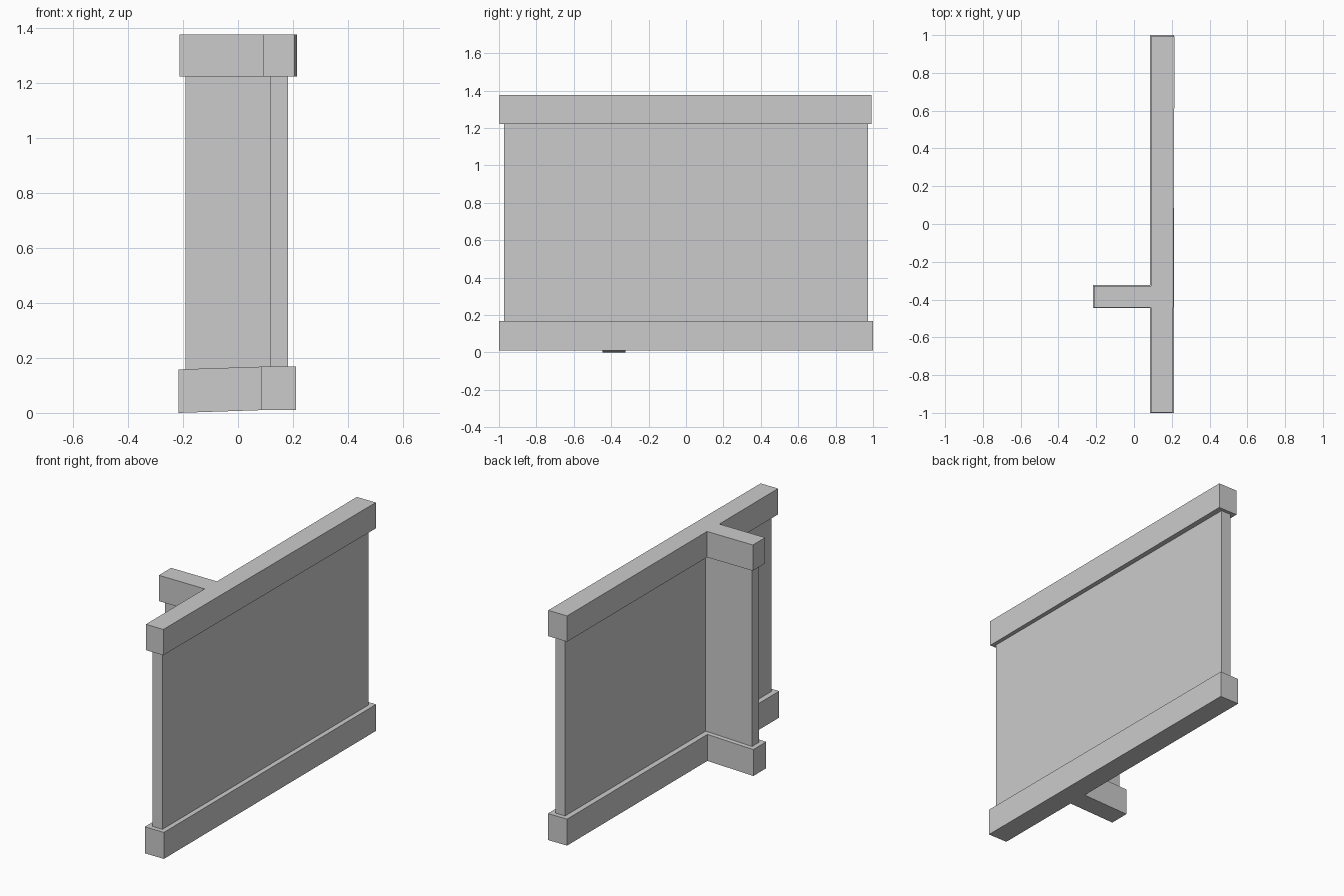
import bpy, bmesh

if "Cube" in bpy.data.objects:
    bpy.data.objects.remove(bpy.data.objects["Cube"])


def t_prism(name, x_tip, x_in, x_out, y_front, y_back, stem_y, half, z0, z1,
            skew=0.0, tip_drop=0.0):
    """Vertical prism with a T-shaped plan: long bar along y, short stem toward -x."""
    s0, s1 = stem_y - half, stem_y + half
    plan = [(x_out, y_front), (x_out + skew, y_back), (x_in, y_back), (x_in, s1),
            (x_tip, s1), (x_tip, s0), (x_in, s0), (x_in, y_front)]
    bm = bmesh.new()
    rings = []
    for z in (z0, z1):
        rings.append([bm.verts.new((x, y, z - (tip_drop if x == x_tip else 0)))
                      for x, y in plan])
    lo, hi = rings
    n = len(plan)
    for i in range(n):
        j = (i + 1) % n
        bm.faces.new((lo[i], lo[j], hi[j], hi[i]))
    # Caps: bar outline plus stem quad, so the sloping stem stays flat
    for r in rings:
        bm.faces.new([r[i] for i in (0, 1, 2, 3, 6, 7)])
        bm.faces.new([r[i] for i in (3, 4, 5, 6)])
    bmesh.ops.recalc_face_normals(bm, faces=bm.faces)
    mesh = bpy.data.meshes.new(name)
    bm.to_mesh(mesh)
    bm.free()
    obj = bpy.data.objects.new(name, mesh)
    bpy.context.collection.objects.link(obj)
    return obj


# Base rail, its stem dipping slightly to the ground
t_prism("base_rail", -0.217, 0.085, 0.211, -1.0, 1.0, -0.385, 0.061,
        0.01, 0.168, tip_drop=0.01)
# Thin wall panel, ends tucked into the rails
t_prism("wall_panel", -0.19, 0.117, 0.182, -0.972, 0.972, -0.385, 0.033,
        0.14, 1.25)
# Cap rail, outer face slightly skewed
t_prism("cap_rail", -0.212, 0.09, 0.205, -0.997, 0.992, -0.385, 0.058,
        1.222, 1.376, skew=0.01)
